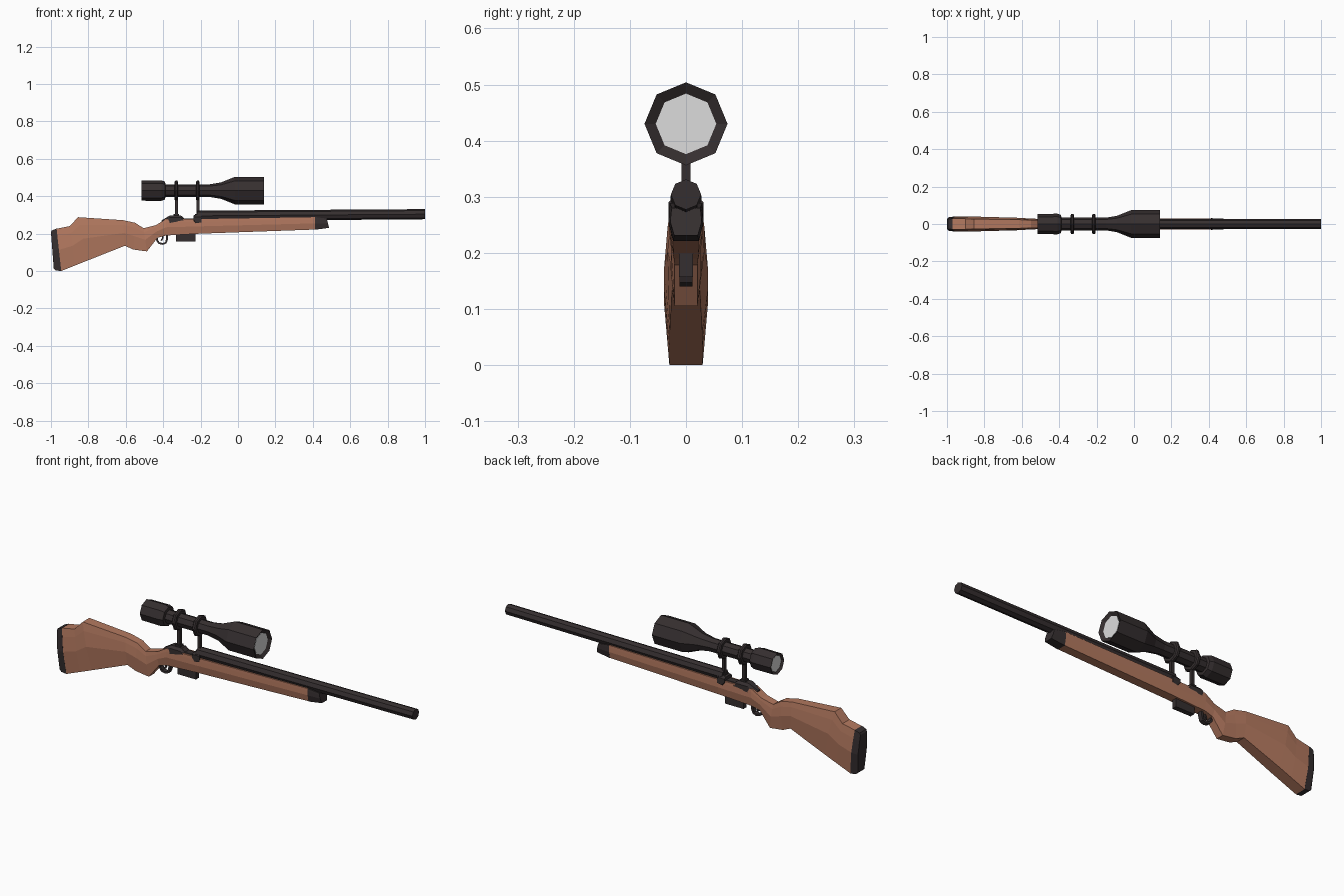
import bpy, bmesh, math
from mathutils import Vector

if "Cube" in bpy.data.objects:
    bpy.data.objects.remove(bpy.data.objects["Cube"])


def material(name, rgb):
    m = bpy.data.materials.new(name)
    m.diffuse_color = (*rgb, 1)
    m.use_nodes = True
    m.node_tree.nodes["Principled BSDF"].inputs["Base Color"].default_value = m.diffuse_color
    return m


WOOD = material("walnut wood", (0.45, 0.19, 0.115))
DARK = material("dark metal", (0.036, 0.028, 0.029))
GLASS = material("pale glass", (0.72, 0.72, 0.72))


def loft(name, rings, mat):
    """Skin a list of equal-length point rings and cap both ends."""
    bm = bmesh.new()
    vs = [[bm.verts.new(p) for p in ring] for ring in rings]
    n = len(vs[0])
    for a, b in zip(vs, vs[1:]):
        for i in range(n):
            j = (i + 1) % n
            bm.faces.new((a[i], a[j], b[j], b[i]))
    bm.faces.new(vs[0])
    bm.faces.new(vs[-1])
    bmesh.ops.recalc_face_normals(bm, faces=bm.faces)
    me = bpy.data.meshes.new(name)
    bm.to_mesh(me)
    bm.free()
    me.materials.append(mat)
    ob = bpy.data.objects.new(name, me)
    bpy.context.collection.objects.link(ob)
    return ob


def lathe(name, profile, mat, n=8):
    """Turned part along x from (x, radius, axis height) points."""
    rings = []
    for x, r, z in profile:
        angs = [2 * math.pi * i / n for i in range(n)]
        rings.append([(x, r * math.cos(a), z + r * math.sin(a)) for a in angs])
    return loft(name, rings, mat)


def section(xt, zt, xb, zb, w, top):
    """Eight-sided stock section; top = width share of the upper edge."""
    half = [(top, 1.0), (0.5 + 0.5 * top, 0.82), (1.0, 0.5), (0.75, 0.0)]
    pts = [(k * w, t) for k, t in half] + [(-k * w, t) for k, t in reversed(half)]
    return [(xb + (xt - xb) * t, y, zb + (zt - zb) * t) for y, t in pts]


def box(name, x0, x1, w, z0, z1, mat):
    return loft(name, [[(x, -w, z0), (x, w, z0), (x, w, z1), (x, -w, z1)]
                       for x in (x0, x1)], mat)


def ribbon(name, path, w, t, mat):
    """Flat strip bent along a path of (x, z) points."""
    pts = [Vector((x, 0, z)) for x, z in path]
    rings = []
    for i, p in enumerate(pts):
        d = (pts[min(i + 1, len(pts) - 1)] - pts[max(i - 1, 0)]).normalized()
        nrm = Vector((-d.z, 0, d.x)) * t
        y = Vector((0, w, 0))
        rings.append([p + nrm + y, p + nrm - y, p - nrm - y, p - nrm + y])
    return loft(name, rings, mat)


# Wooden stock: butt, comb, grip and fore-end
loft("stock", [section(*s) for s in [
    (-0.97, 0.226, -0.945, 0.0, 0.039, 0.72),
    (-0.90, 0.24, -0.87, 0.03, 0.039, 0.72),
    (-0.855, 0.288, -0.80, 0.058, 0.039, 0.68),
    (-0.615, 0.272, -0.605, 0.135, 0.033, 0.7),
    (-0.55, 0.258, -0.56, 0.115, 0.029, 0.7),
    (-0.505, 0.229, -0.487, 0.105, 0.027, 0.75),
    (-0.44, 0.245, -0.43, 0.178, 0.027, 0.8),
    (-0.385, 0.278, -0.385, 0.19, 0.029, 0.85),
    (-0.20, 0.278, -0.20, 0.200, 0.030, 0.95),
    (0.415, 0.288, 0.415, 0.222, 0.030, 0.95)]], WOOD)

# Butt pad and fore-end tip
loft("butt_pad", [section(-1.0, 0.208, -0.985, 0.012, 0.035, 0.72),
                  section(-0.995, 0.217, -0.975, 0.003, 0.038, 0.72),
                  section(-0.97, 0.227, -0.945, 0.0, 0.0395, 0.72)], DARK)
loft("fore_end_tip", [section(0.413, 0.289, 0.413, 0.221, 0.031, 0.95),
                      section(0.475, 0.280, 0.487, 0.231, 0.028, 0.9)], DARK)

# Barrel, slightly rising towards the muzzle
lathe("barrel", [(-0.22, 0.028, 0.295), (1.0, 0.027, 0.304)], DARK)

# Receiver: sloped tang, rear bridge, port floor and front collar
loft("receiver", [[(x, -w, 0.25), (x, w, 0.25), (x, w, z - 0.012),
                   (x, w * 0.6, z), (x, -w * 0.6, z), (x, -w, z - 0.012)]
                  for x, w, z in [(-0.41, 0.014, 0.270), (-0.365, 0.0275, 0.297),
                                  (-0.305, 0.0275, 0.297), (-0.288, 0.0275, 0.281),
                                  (-0.22, 0.0275, 0.281)]], DARK)
loft("receiver_collar", [[(x, -0.022, z0), (x, 0.022, z0), (x, 0.031, z0 + 0.015),
                          (x, 0.031, 0.29), (x, 0.02, z1), (x, -0.02, z1),
                          (x, -0.031, 0.29), (x, -0.031, z0 + 0.015)]
                         for x, z0, z1 in [(-0.238, 0.26, 0.297),
                                           (-0.225, 0.243, 0.302),
                                           (-0.195, 0.248, 0.302)]], DARK)

# Magazine, trigger guard and trigger
box("magazine", -0.332, -0.228, 0.0125, 0.157, 0.215, DARK)
ribbon("trigger_guard", [(-0.437, 0.192), (-0.432, 0.164), (-0.422, 0.149),
                         (-0.402, 0.145), (-0.386, 0.151), (-0.38, 0.168),
                         (-0.378, 0.198)], 0.0115, 0.005, DARK)
ribbon("trigger", [(-0.405, 0.20), (-0.402, 0.178), (-0.41, 0.162)],
       0.005, 0.004, DARK)

# Telescopic sight with recessed lenses
AXIS = 0.43
lathe("scope_body", [(x, r, AXIS) for x, r in [
    (-0.505, 0.042), (-0.515, 0.054), (-0.41, 0.055), (-0.39, 0.048),
    (-0.388, 0.034), (-0.15, 0.034), (-0.09, 0.044), (-0.016, 0.074),
    (0.14, 0.074), (0.128, 0.054)]], DARK)
lathe("objective_lens", [(0.125, 0.054, AXIS), (0.130, 0.054, AXIS)], GLASS)
lathe("eyepiece_lens", [(-0.507, 0.042, AXIS), (-0.502, 0.042, AXIS)], GLASS)

# Scope rings and their posts
for label, x in (("rear", -0.33), ("front", -0.215)):
    lathe(label + "_scope_ring", [(x + dx, r, AXIS) for dx, r in [
        (-0.01, 0.036), (-0.01, 0.047), (-0.005, 0.053),
        (0.005, 0.053), (0.01, 0.047), (0.01, 0.036)]], DARK)
    box(label + "_scope_post", x - 0.008, x + 0.008, 0.008, 0.285, 0.39, DARK)
    box(label + "_post_foot", x - 0.014, x + 0.014, 0.014, 0.285, 0.305, DARK)
